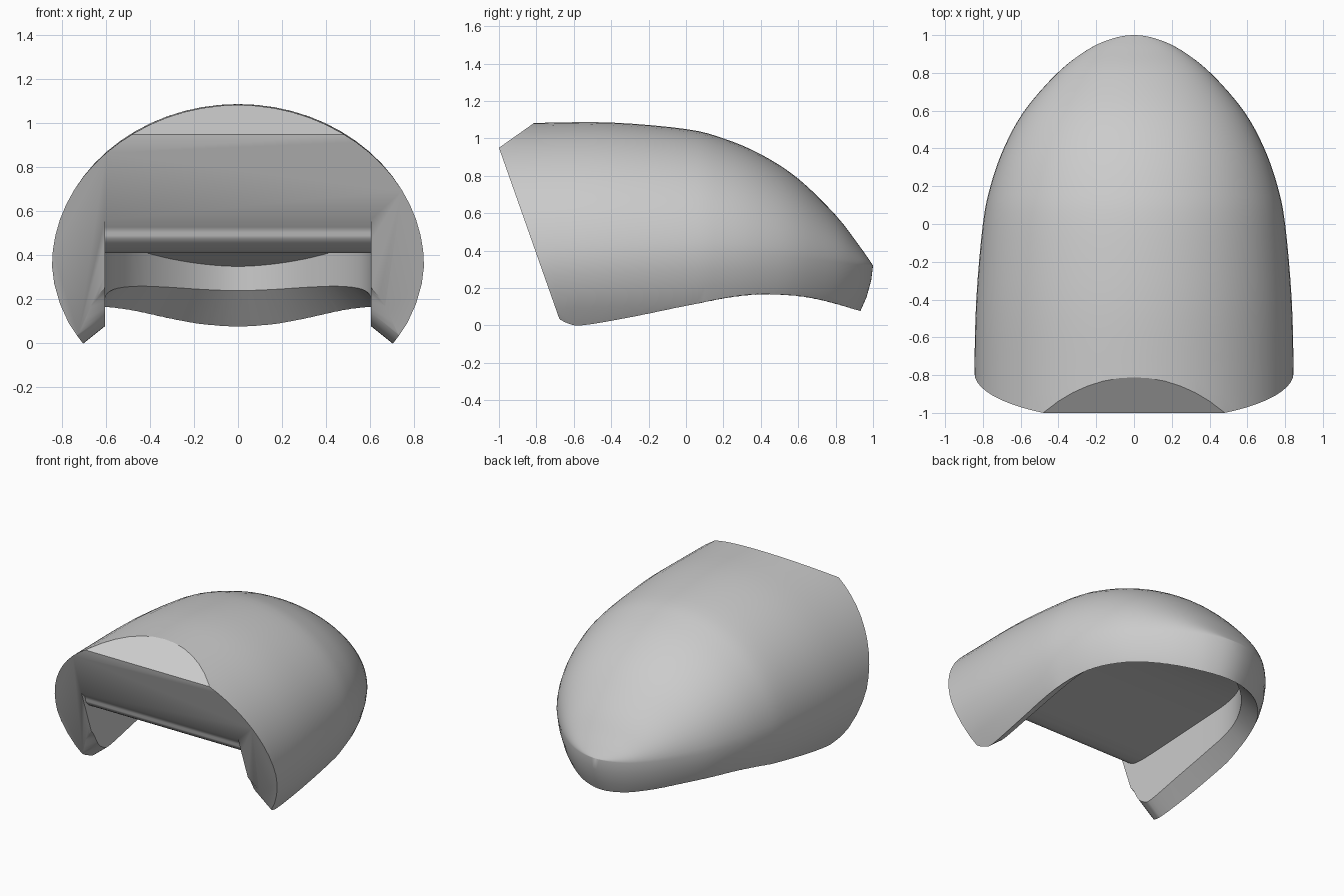
import bpy, bmesh, math
from mathutils import Vector

if "Cube" in bpy.data.objects:
    bpy.data.objects.remove(bpy.data.objects["Cube"])


def spline(keys, steps):
    """Smooth stations through keys (y, half width, ...), ending square at the toe."""
    k = [Vector(p) for p in keys]
    ghost = k[-2].copy()
    ghost[1] *= -1
    k = [k[0] * 2 - k[1]] + k + [ghost]
    out = []
    for a, b, c, d in zip(k, k[1:], k[2:], k[3:]):
        for i in range(steps):
            t = i / steps
            out.append(0.5 * (2 * b + (c - a) * t + (2 * a - 5 * b + 4 * c - d) * t * t
                              + (3 * b - a - 3 * c + d) * t ** 3))
    return out + [k[-2]]


def normals(st):
    """Outward plan normal (x, y) at each station."""
    res = []
    for i in range(len(st)):
        a, b = st[max(i - 1, 0)], st[min(i + 1, len(st) - 1)]
        n = Vector((b[0] - a[0], a[1] - b[1])).normalized()
        res.append(n)
    res[-1] = Vector((0, 1))
    return res


def loft(name, loops):
    bm = bmesh.new()
    rows = [[bm.verts.new(p) for p in loop] for loop in loops]
    n = len(rows[0])
    for a, b in zip(rows, rows[1:]):
        for j in range(n):
            bm.faces.new((a[j], a[(j + 1) % n], b[(j + 1) % n], b[j]))
    bm.faces.new(rows[0])
    bmesh.ops.remove_doubles(bm, verts=bm.verts, dist=0.0005)
    bmesh.ops.recalc_face_normals(bm, faces=bm.faces)
    mesh = bpy.data.meshes.new(name)
    bm.to_mesh(mesh)
    bm.free()
    ob = bpy.data.objects.new(name, mesh)
    bpy.context.collection.objects.link(ob)
    return ob


def mirrored(side):
    return side + [(-x, y, z) for x, y, z in reversed(side)]


# Domed outer shell: y, half width, crown height, widest height
outer = spline([(-1.2, .845, 1.075, .35), (-.8, .845, 1.083, .35), (-.4, .835, 1.085, .36),
                (0, .80, 1.05, .375), (.2, .76, 1.0, .38), (.4, .69, .915, .375),
                (.6, .58, .785, .36), (.8, .405, .59, .34), (.92, .25, .435, .325),
                (.98, .12, .35, .32), (1, 0, .32, .32)], 4)
tuck = [(-.2, -.45), (-.135, -.35), (-.075, -.26), (-.035, -.17), (-.01, -.08)]
loops = []
for (y, w, top, mid), n in zip(outer, normals(outer)):
    side = [(max(w + n.x * o, 0), y + n.y * o, mid + dz) for o, dz in tuck]
    for i in range(17):
        a = math.pi / 2 * i / 16
        side.append((w * math.cos(a), y, mid + (top - mid) * math.sin(a)))
    loops.append(mirrored(side))
shell = loft("cap_shell", loops)

# Slanted back face and top chamfer
bm = bmesh.new()
bm.from_mesh(shell.data)
for p, no in (((0, -1, .95), (0, -.85, -.30)), ((0, -.82, 1.077), (0, -.127, .18))):
    geom = bm.verts[:] + bm.edges[:] + bm.faces[:]
    cut = bmesh.ops.bisect_plane(bm, geom=geom, plane_co=p, plane_no=no, clear_outer=True)
    edges = [e for e in cut["geom_cut"] if isinstance(e, bmesh.types.BMEdge)]
    bmesh.ops.contextual_create(bm, geom=edges)
bmesh.ops.recalc_face_normals(bm, faces=bm.faces)
bm.to_mesh(shell.data)
bm.free()

# Cavity with flared underside: y, half width, ceiling, inner rim, outer rim
inner = spline([(-1.3, .605, .9, .36, .28), (-.87, .605, .57, .33, .25), (-.81, .605, .475, .29, .21),
                (-.74, .605, .425, .24, .165), (-.68, .605, .412, .14, .06),
                (-.62, .605, .41, .092, .012), (-.55, .605, .412, .08, .0),
                (-.3, .605, .425, .13, .05), (0, .605, .44, .19, .115),
                (.2, .595, .445, .225, .145), (.36, .55, .44, .25, .16),
                (.52, .45, .42, .26, .163), (.66, .31, .385, .255, .145),
                (.76, .155, .36, .245, .125), (.8, 0, .35, .24, .118)], 4)
loops = []
for (y, w, roof, rim, low), n in zip(inner, normals(inner)):
    x2, y2 = w + n.x * .28, y + n.y * .28
    loops.append(mirrored([(x2, y2, -1), (x2, y2, rim + (low - rim) * 2.8),
                           (w, y, rim), (w, y, roof)]))
cavity = loft("cavity_cutter", loops)
cavity.hide_render = True

mod = shell.modifiers.new("cavity", 'BOOLEAN')
mod.operation = 'DIFFERENCE'
mod.solver = 'EXACT'
mod.object = cavity
bpy.context.view_layer.objects.active = shell
shell.select_set(True)
bpy.ops.object.modifier_apply(modifier=mod.name)
bpy.data.objects.remove(cavity)
bpy.ops.object.shade_smooth_by_angle(angle=math.radians(30))
